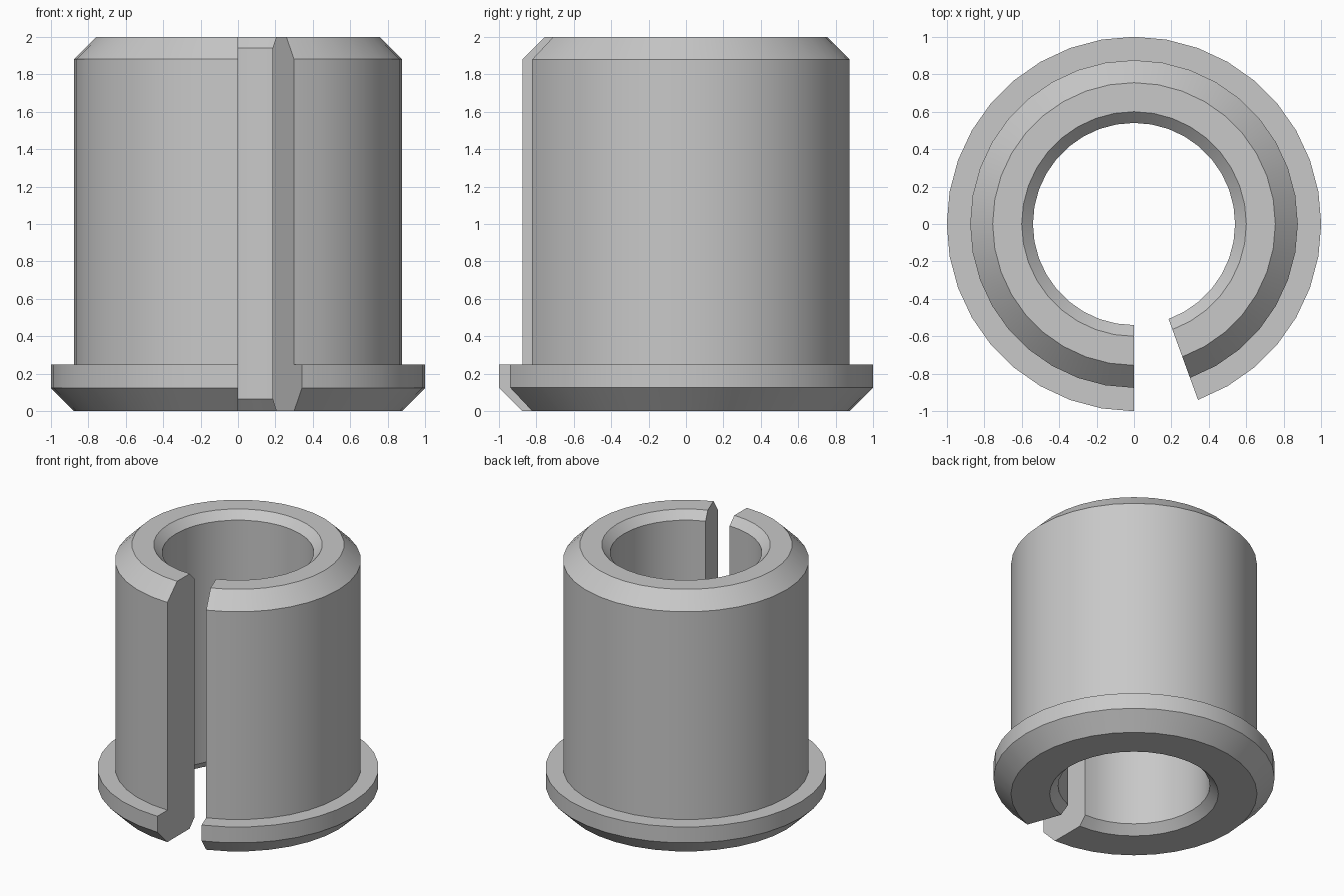
import bpy, bmesh, math

cube = bpy.data.objects.get("Cube")
if cube:
    bpy.data.objects.remove(cube, do_unlink=True)

# Single grey material
grey = bpy.data.materials.new("plain_grey")
grey.use_nodes = True
colour = (0.58, 0.58, 0.58, 1)
grey.diffuse_color = colour
grey.node_tree.nodes["Principled BSDF"].inputs["Base Color"].default_value = colour

# Wall section as (radius, height): chamfered bore, sleeve and flange
BORE, RIM, SLEEVE, FLANGE = 0.54, 0.60, 0.875, 1.0
section = [
    (RIM, 0), (SLEEVE, 0), (FLANGE, 0.125), (FLANGE, 0.25),
    (SLEEVE, 0.25), (SLEEVE, 1.88), (0.755, 2), (RIM, 2),
    (BORE, 1.94), (BORE, 0.065),
]

# Split sleeve: the section swept around z, leaving a slot at the front
START, SWEEP, STEPS = math.radians(-70), math.radians(340), 34
bm = bmesh.new()
rings = []
for i in range(STEPS + 1):
    a = START + SWEEP * i / STEPS
    rings.append([bm.verts.new((r * math.cos(a), r * math.sin(a), z)) for r, z in section])
count = len(section)
for near, far in zip(rings, rings[1:]):
    for j in range(count):
        k = (j + 1) % count
        bm.faces.new((near[j], far[j], far[k], near[k]))

# Flat slot walls
bm.faces.new(rings[0])
bm.faces.new(rings[-1][::-1])
bmesh.ops.recalc_face_normals(bm, faces=bm.faces)

mesh = bpy.data.meshes.new("split_sleeve")
bm.to_mesh(mesh)
bm.free()
mesh.materials.append(grey)
sleeve = bpy.data.objects.new("split_sleeve", mesh)
bpy.context.collection.objects.link(sleeve)

# Smooth round walls with crisp chamfer edges
bpy.ops.object.select_all(action='DESELECT')
sleeve.select_set(True)
bpy.context.view_layer.objects.active = sleeve
bpy.ops.object.shade_smooth_by_angle(angle=math.radians(25))
